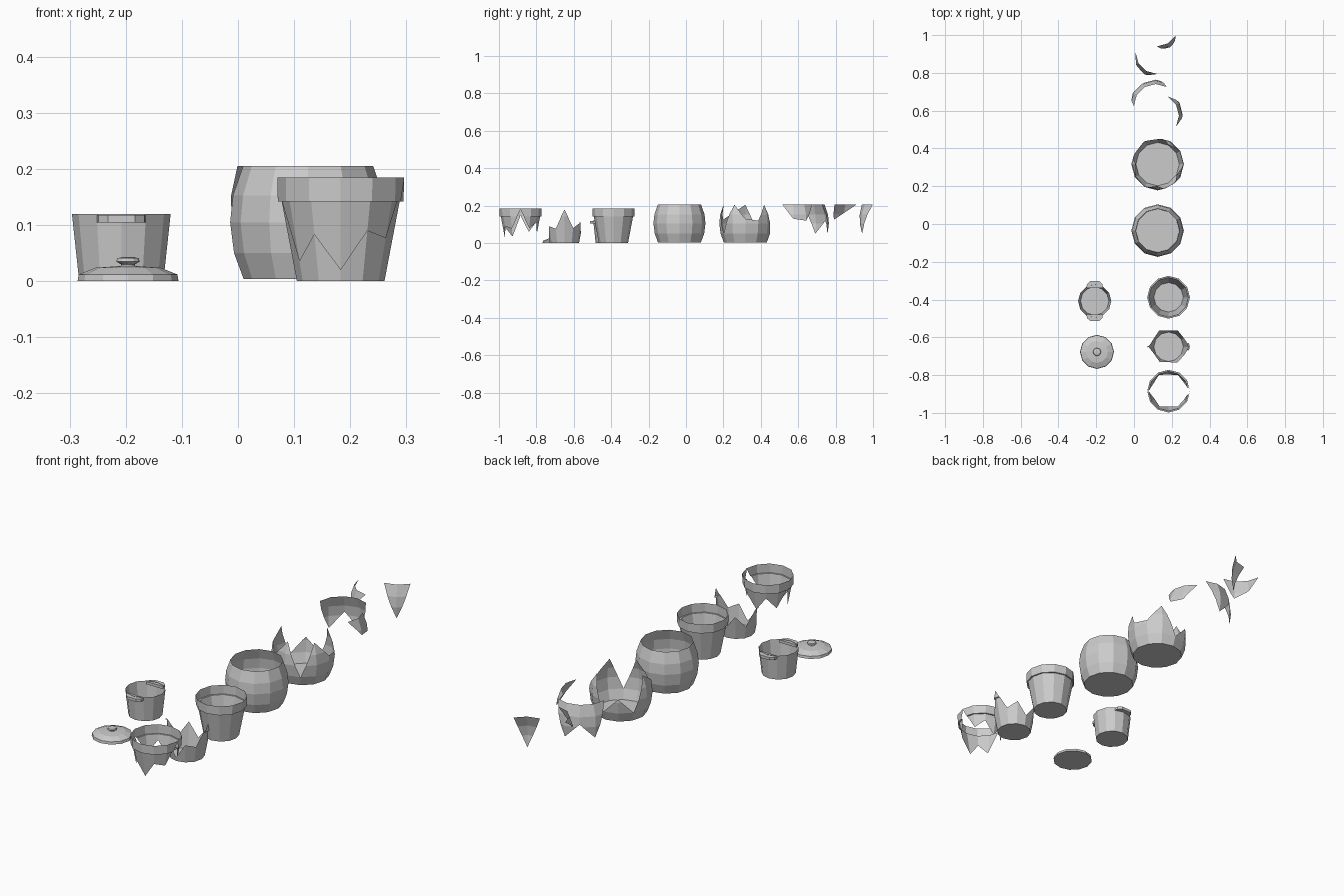
import bpy, bmesh, math
from mathutils import Vector

if "Cube" in bpy.data.objects:
    bpy.data.objects.remove(bpy.data.objects["Cube"])

STEP = 30  # every vessel is turned with 12 flat sides


def finish(name, bm, loc):
    bmesh.ops.remove_doubles(bm, verts=bm.verts, dist=1e-4)
    me = bpy.data.meshes.new(name)
    bm.to_mesh(me)
    bm.free()
    ob = bpy.data.objects.new(name, me)
    ob.location = loc
    bpy.context.collection.objects.link(ob)
    return ob


def point(r, z, deg):
    a = math.radians(deg)
    return Vector((r * math.cos(a), r * math.sin(a), z))


def radius_at(profile, z):
    for (r0, z0), (r1, z1) in zip(profile, profile[1:]):
        if z1 > z0 and z0 - 1e-6 <= z <= z1 + 1e-6:
            return r0 + (r1 - r0) * (z - z0) / (z1 - z0)
    return profile[-1][0]


def add_sector(bm, profile, deg):
    geom = set()
    for (r0, z0), (r1, z1) in zip(profile, profile[1:]):
        pts = [point(r0, z0, deg)]
        if r0 > 0:
            pts.append(point(r0, z0, deg + STEP))
        if r1 > 0:
            pts.append(point(r1, z1, deg + STEP))
        pts.append(point(r1, z1, deg))
        f = bm.faces.new([bm.verts.new(p) for p in pts])
        geom.update([f, *f.edges, *f.verts])
    return list(geom)


def vessel(name, profile, loc, crack=None, keep_low=True, start=0, end=360):
    """Turned shell; crack maps an angle to the break height there."""
    bm = bmesh.new()
    for deg in range(start, end, STEP):
        geom = add_sector(bm, profile, deg)
        if crack:
            za, zb = crack[deg % 360], crack[(deg + STEP) % 360]
            a = point(radius_at(profile, za), za, deg)
            b = point(radius_at(profile, zb), zb, deg + STEP)
            n = (b - a).cross(point(1, 0, deg + STEP / 2))
            if n.z < 0:
                n.negate()
            bmesh.ops.bisect_plane(bm, geom=geom, dist=1e-6, plane_co=a, plane_no=n,
                                   clear_outer=keep_low, clear_inner=not keep_low)
    return finish(name, bm, loc)


# Round vase, whole and broken
vase = [(0, .004), (.115, .004), (.132, .05), (.139, .105), (.134, .153), (.116, .205)]
vase_crack = {0: .13, 30: .12, 60: .205, 90: .05, 120: .12, 150: .05,
              180: .205, 210: .16, 240: .125, 270: .205, 300: .05, 330: .205}
vessel("round_vase", vase, (.125, -.035, 0))
vessel("broken_vase_base", vase, (.125, .317, 0), vase_crack)
shards = [(60, 180, .115, .625), (-30, 60, .122, .574),
          (180, 270, .124, .91), (270, 330, .12, 1.056)]
for i, (s, e, x, y) in enumerate(shards):
    vessel(f"vase_shard_{i + 1}", vase[1:], (x, y, 0), vase_crack, False, s, e)

# Flower pot, whole and broken
flower = [(0, 0), (.078, 0), (.105, .142), (.112, .142), (.113, .185)]
pot_crack = {0: .18, 30: .08, 60: .11, 90: .05, 120: .115, 150: .06,
             180: .15, 210: .035, 240: .083, 270: .02, 300: .09, 330: .077}
vessel("flower_pot", flower, (.183, -.388, 0))
vessel("broken_pot_base", flower, (.183, -.65, 0), pot_crack)
vessel("broken_pot_rim", flower, (.183, -.885, 0), pot_crack, False)

# Cooking pot with two side handles
vessel("cooking_pot", [(0, 0), (.075, 0), (.088, .12)], (-.208, -.408, 0))
for side, label in ((-1, "front"), (1, "back")):
    bm = bmesh.new()
    outline = [(-.044, .07), (-.041, .09), (-.024, .105), (.024, .105), (.041, .09), (.044, .07)]
    f = bm.faces.new([bm.verts.new((x, y * side, .105)) for x, y in outline])
    ext = bmesh.ops.extrude_face_region(bm, geom=[f])
    bmesh.ops.translate(bm, vec=(0, 0, .013),
                        verts=[v for v in ext["geom"] if isinstance(v, bmesh.types.BMVert)])
    bmesh.ops.recalc_face_normals(bm, faces=bm.faces)
    finish(f"{label}_handle", bm, (-.208, -.408, 0))

# Lid with knob
vessel("pot_lid", [(0, 0), (.09, 0), (.088, .012), (.058, .024), (0, .028)], (-.196, -.677, 0))
vessel("lid_knob", [(.014, .024), (.012, .03), (.021, .035), (.019, .041), (.01, .043), (0, .043)],
       (-.196, -.677, 0))
